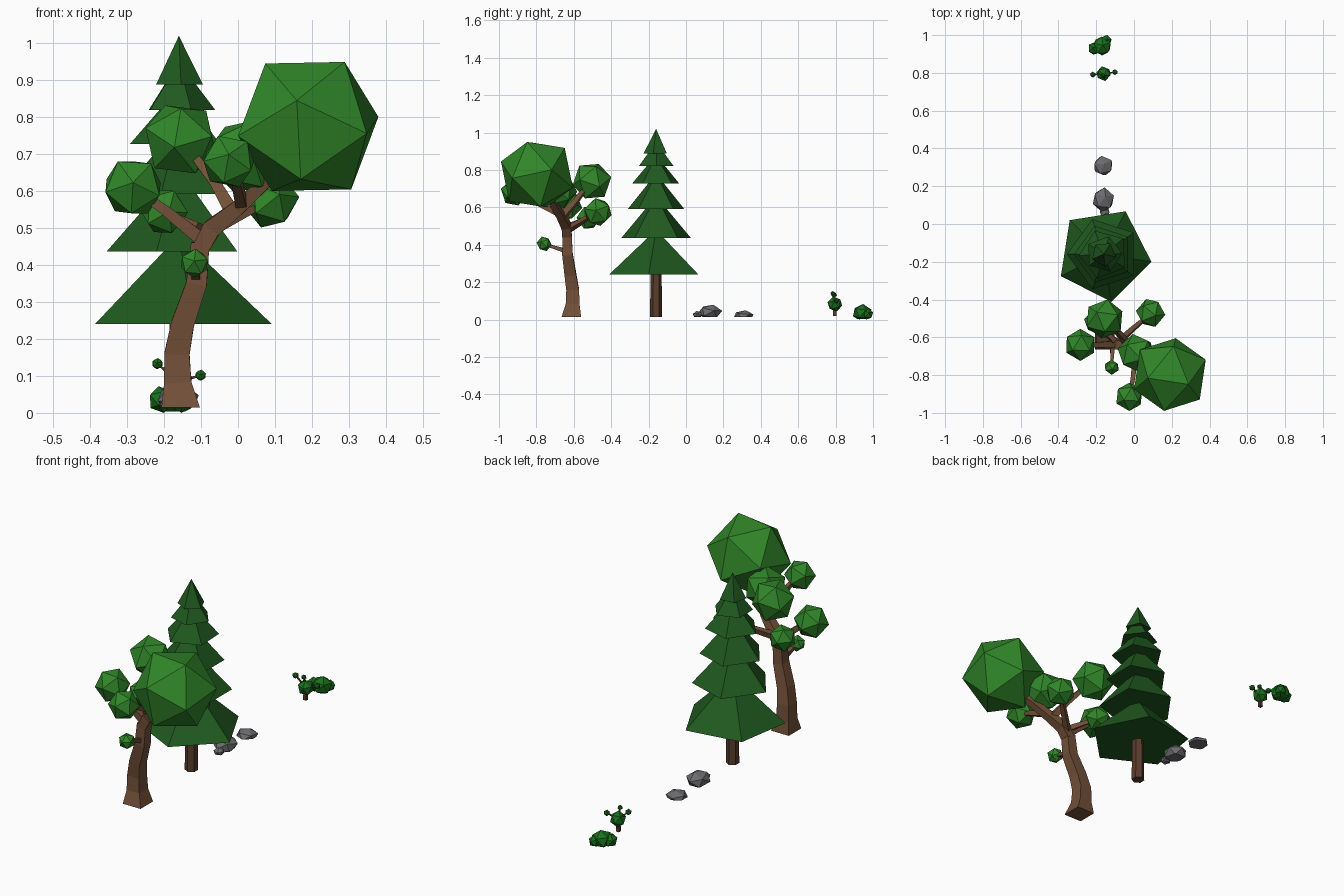
import bpy, bmesh, math
from mathutils import Vector, Matrix

if "Cube" in bpy.data.objects:
    bpy.data.objects.remove(bpy.data.objects["Cube"])


def material(name, rgb):
    m = bpy.data.materials.new(name)
    m.diffuse_color = (*rgb, 1)
    m.use_nodes = True
    m.node_tree.nodes["Principled BSDF"].inputs["Base Color"].default_value = m.diffuse_color
    return m


LEAF = material("leaf_green", (0.03, 0.24, 0.022))
PINE = material("pine_green", (0.014, 0.10, 0.014))
BUSH = material("bush_green", (0.01, 0.16, 0.012))
BARK = material("bark", (0.17, 0.08, 0.04))
DARK = material("dark_bark", (0.10, 0.045, 0.025))
STONE = material("stone", (0.15, 0.15, 0.16))


def finish(bm, name, mat):
    bmesh.ops.recalc_face_normals(bm, faces=bm.faces[:])
    me = bpy.data.meshes.new(name)
    bm.to_mesh(me)
    bm.free()
    me.materials.append(mat)
    ob = bpy.data.objects.new(name, me)
    bpy.context.collection.objects.link(ob)
    return ob


def blob(name, centre, r, mat, axis=(0, -0.98, 0.15), ref=(0.1, 0, 1), scale=(1, 1, 1), floor=None):
    """Faceted icosahedron: one corner along axis, a neighbouring corner towards ref."""
    z = Vector(axis).normalized()
    x = Vector(ref)
    x = (x - z * x.dot(z)).normalized()
    rot = Matrix((x, z.cross(x), z)).transposed().to_4x4()
    bm = bmesh.new()
    bmesh.ops.create_icosphere(bm, subdivisions=1, radius=r,
                               matrix=Matrix.Translation(centre) @ Matrix.Diagonal((*scale, 1)) @ rot)
    if floor is not None:
        cut = bmesh.ops.bisect_plane(bm, geom=bm.verts[:] + bm.edges[:] + bm.faces[:],
                                     plane_co=(0, 0, floor), plane_no=(0, 0, -1), clear_outer=True)
        rim = [e for e in cut["geom_cut"] if isinstance(e, bmesh.types.BMEdge)]
        if rim:
            bmesh.ops.holes_fill(bm, edges=rim)
    return finish(bm, name, mat)


def limb(name, path, mat, sides=4):
    """Tapered limb through (x, y, z, half width) stations."""
    bm = bmesh.new()
    pts = [Vector(p[:3]) for p in path]
    k = 1 / math.cos(math.pi / sides)
    rings = []
    for i, p in enumerate(pts):
        t = (pts[min(i + 1, len(pts) - 1)] - pts[max(i - 1, 0)]).normalized()
        if i == 0 and len(pts) > 3:
            t = Vector((0, 0, 1))
        v = Vector((0, 1, 0)) if abs(t.y) < 0.8 else Vector((0, 0, 1))
        v = (v - t * v.dot(t)).normalized()
        u = v.cross(t)
        ring = []
        for s in range(sides):
            a = 2 * math.pi * (s + 0.5) / sides
            ring.append(bm.verts.new(p + (u * math.cos(a) + v * math.sin(a)) * path[i][3] * k))
        rings.append(ring)
    for a, b in zip(rings, rings[1:]):
        for s in range(sides):
            n = (s + 1) % sides
            bm.faces.new((a[s], a[n], b[n], b[s]))
    bm.faces.new(rings[0])
    bm.faces.new(rings[-1])
    return finish(bm, name, mat)


# Pine: trunk and six five-sided skirts (base z, apex z, radius, phase)
PX, PY = -0.16, -0.16
limb("pine_trunk", [(PX, PY, 0.015, 0.028), (PX, PY, 0.30, 0.025)], DARK, 6)
tiers = [(0.24, 0.48, 0.255, 63), (0.437, 0.66, 0.195, 180), (0.592, 0.78, 0.158, 180),
         (0.727, 0.88, 0.133, 183), (0.82, 0.95, 0.098, 290), (0.888, 1.02, 0.067, 275)]
for i, (z0, z1, r, phase) in enumerate(tiers):
    bm = bmesh.new()
    ring = [bm.verts.new((PX + r * math.cos(a), PY + r * math.sin(a), z0))
            for a in (math.radians(phase + 72 * s) for s in range(5))]
    tip = bm.verts.new((PX, PY, z1))
    bm.faces.new(ring)
    for s in range(5):
        bm.faces.new((ring[s], ring[(s + 1) % 5], tip))
    finish(bm, f"pine_tier_{i + 1}", PINE)

# Leafy tree: bent trunk running into the main bough
limb("tree_trunk", [(-0.155, -0.613, 0.015, 0.052), (-0.163, -0.606, 0.08, 0.037),
                    (-0.165, -0.606, 0.16, 0.034), (-0.15, -0.618, 0.24, 0.031),
                    (-0.112, -0.634, 0.35, 0.028), (-0.102, -0.636, 0.46, 0.025)], BARK)
limb("main_bough", [(-0.103, -0.636, 0.44, 0.026), (-0.07, -0.64, 0.50, 0.025),
                    (0.0, -0.67, 0.555, 0.02), (0.07, -0.71, 0.62, 0.017),
                    (0.15, -0.77, 0.70, 0.014)], BARK)
boughs = {
    "left_bough": [(-0.10, -0.636, 0.47, 0.018), (-0.20, -0.64, 0.55, 0.014), (-0.27, -0.64, 0.60, 0.01)],
    "right_bough": [(-0.085, -0.625, 0.485, 0.015), (0.0, -0.55, 0.53, 0.012), (0.07, -0.49, 0.565, 0.008)],
    "rear_bough": [(-0.02, -0.665, 0.55, 0.018), (-0.06, -0.60, 0.62, 0.014), (-0.13, -0.53, 0.71, 0.01)],
    "front_bough": [(0.01, -0.68, 0.565, 0.015), (-0.005, -0.81, 0.63, 0.012), (-0.02, -0.89, 0.67, 0.009)],
    "low_rear_bough": [(-0.105, -0.62, 0.50, 0.013), (-0.19, -0.53, 0.54, 0.008)],
    "low_front_twig": [(-0.113, -0.635, 0.365, 0.013), (-0.118, -0.75, 0.40, 0.007)],
}
for name, path in boughs.items():
    limb(name, path, BARK)

# Leaf clusters
blob("crown_large", (0.19, -0.797, 0.775), 0.207, LEAF, (-0.15, -0.93, 0.34), (0.5, -0.24, 0.87))
blob("crown_rear", (-0.156, -0.503, 0.74), 0.107, LEAF, (-0.15, -0.95, -0.2), (0.12, 0, 0.95))
blob("crown_left", (-0.284, -0.64, 0.61), 0.086, LEAF, (0, -0.98, 0.15), (-0.5, 0, 0.8))
blob("crown_middle", (0.015, -0.685, 0.693), 0.106, LEAF, (0.2, -0.95, 0.1), (0.2, 0, 1))
blob("crown_front", (-0.025, -0.915, 0.68), 0.077, LEAF, (0, -0.97, 0.25), (-0.4, 0, 0.9))
blob("crown_right", (0.088, -0.471, 0.575), 0.079, LEAF, (0.3, -0.9, 0.2), (0.3, 0, 1))
blob("crown_low_rear", (-0.20, -0.52, 0.545), 0.067, LEAF, (0.2, -0.95, 0), (0.4, 0, 1))
blob("crown_low_front", (-0.118, -0.758, 0.405), 0.041, LEAF)

# Rocks: flattened, flat-bottomed
blob("rock_large", (-0.162, 0.128, 0.04), 0.067, STONE, (0.2, 0.3, 1), (1, 0.3, 0), (0.9, 1, 0.62), 0.015)
blob("rock_chip", (-0.155, 0.063, 0.027), 0.028, STONE, (0.1, -0.3, 1), (1, 0, 0), (1, 1, 0.7), 0.015)
blob("rock_small", (-0.163, 0.308, 0.018), 0.056, STONE, (0.1, 0.2, 1), (0.8, 0.5, 0), (1, 1, 0.58), 0.015)

# Small shrub with stem and three twigs
limb("shrub_stem", [(-0.162, 0.795, 0.018, 0.009), (-0.162, 0.795, 0.08, 0.007)], DARK)
blob("shrub_body", (-0.161, 0.796, 0.083), 0.041, BUSH, (0.2, -0.9, 0.2), (0, 0, 1))
for i, (x, y, z, r) in enumerate([(-0.218, 0.791, 0.133, 0.016), (-0.101, 0.804, 0.102, 0.016),
                                  (-0.165, 0.785, 0.14, 0.013)]):
    limb(f"shrub_twig_{i + 1}", [(-0.161, 0.796, 0.083, 0.004), (x, y, z, 0.003)], DARK)
    blob(f"shrub_tip_{i + 1}", (x, y, z), r, BUSH)

# Low bush of overlapping lobes
blob("bush_lobe_main", (-0.17, 0.942, 0.036), 0.053, BUSH, (0.1, 0.1, 1), (1, 0.4, 0), (1, 1, 0.9), 0.004)
blob("bush_lobe_left", (-0.208, 0.93, 0.036), 0.037, BUSH, (-0.2, 0.1, 1), (1, 0, 0), floor=0.0)
blob("bush_lobe_back", (-0.148, 0.971, 0.03), 0.031, BUSH, (0.2, 0.2, 1), (1, 0.2, 0), floor=0.0)
